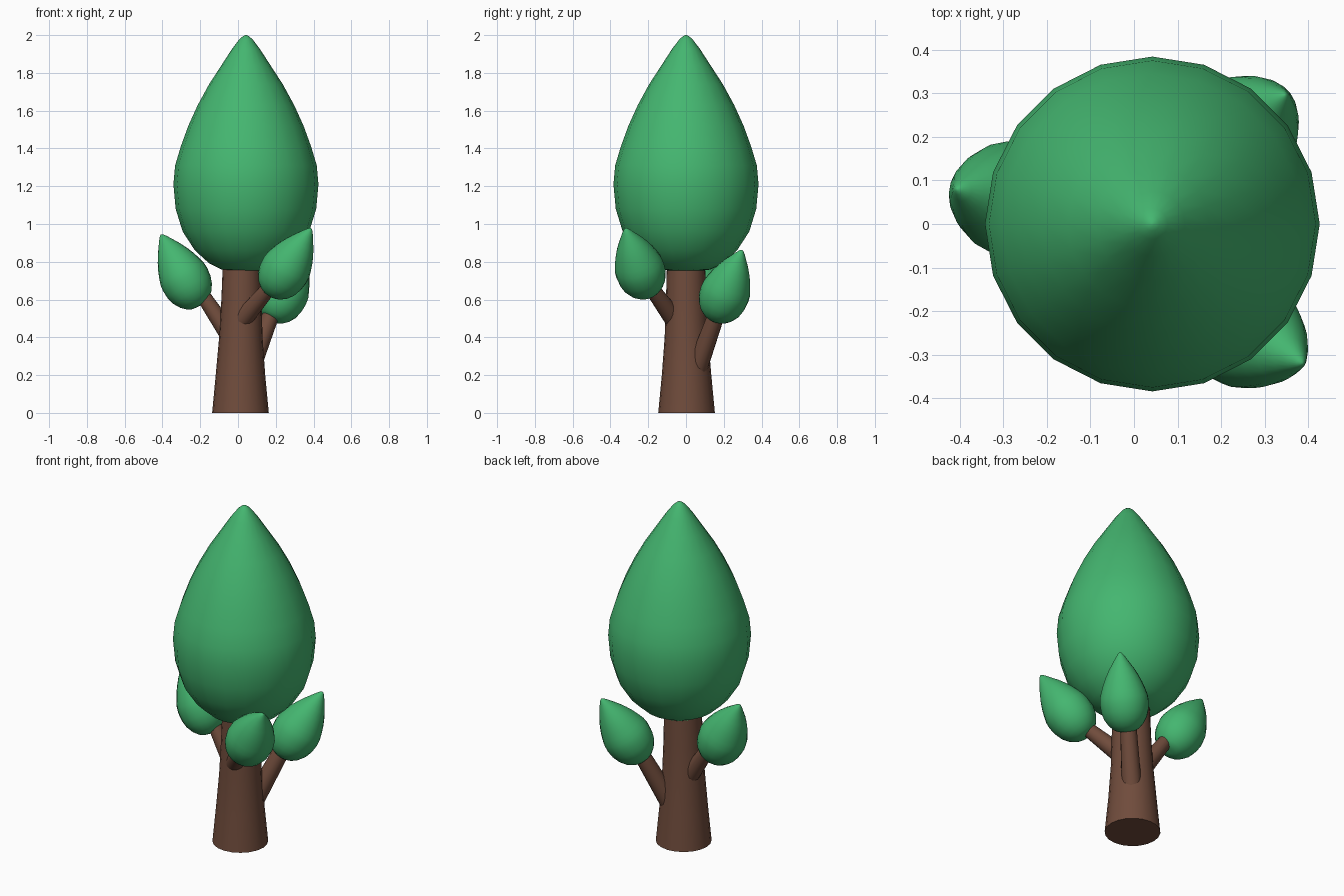
import bpy, math
from mathutils import Vector

if "Cube" in bpy.data.objects:
    bpy.data.objects.remove(bpy.data.objects["Cube"])


def material(name, rgb):
    m = bpy.data.materials.new(name)
    m.diffuse_color = (*rgb, 1)
    m.use_nodes = True
    m.node_tree.nodes["Principled BSDF"].inputs["Base Color"].default_value = m.diffuse_color
    return m


GREEN = material("leaf green", (0.058, 0.468, 0.162))
BROWN = material("bark brown", (0.162, 0.072, 0.045))


def skin(name, rings, axis, mat, sides=20):
    """Loft circles (centre, radius), all perpendicular to axis, capped at both ends."""
    rot = Vector((0, 0, 1)).rotation_difference(Vector(axis).normalized())
    verts, faces = [], []
    for c, r in rings:
        for i in range(sides):
            a = 2 * math.pi * i / sides
            verts.append(Vector(c) + rot @ Vector((r * math.cos(a), r * math.sin(a), 0)))
    for k in range(len(rings) - 1):
        for i in range(sides):
            j = (i + 1) % sides
            faces.append((k * sides + i, k * sides + j, (k + 1) * sides + j, (k + 1) * sides + i))
    top = (len(rings) - 1) * sides
    faces.append(tuple(reversed(range(sides))))
    faces.append(tuple(range(top, top + sides)))
    me = bpy.data.meshes.new(name)
    me.from_pydata(verts, [], faces)
    me.materials.append(mat)
    ob = bpy.data.objects.new(name, me)
    bpy.context.collection.objects.link(ob)
    bpy.ops.object.select_all(action='DESELECT')
    ob.select_set(True)
    bpy.context.view_layer.objects.active = ob
    bpy.ops.object.shade_smooth_by_angle(angle=math.radians(45))
    return ob


# Teardrop profile: (radius, height above base) at crown size
DROP = [(0.06, 0.0), (0.13, 0.009), (0.195, 0.042), (0.27, 0.11), (0.335, 0.21),
        (0.372, 0.33), (0.384, 0.46), (0.375, 0.56), (0.345, 0.66), (0.305, 0.77),
        (0.255, 0.88), (0.195, 0.99), (0.13, 1.09), (0.075, 1.175), (0.035, 1.228),
        (0.016, 1.244), (0.004, 1.25)]


def teardrop(name, tip, axis, scale):
    tip, d = Vector(tip), Vector(axis).normalized()
    rings = [(tip - d * (1.25 - h) * scale, r * scale) for r, h in DROP]
    return skin(name, rings, d, GREEN)


def branch(name, start, end, r0, r1):
    s, e = Vector(start), Vector(end)
    return skin(name, [(s, r0), (e, r1)], e - s, BROWN, 16)


# Trunk, flared at the foot and leaning slightly right
skin("trunk", [((0.013, 0.003, 0.0), 0.150), ((0.013, 0.003, 0.2), 0.131),
               ((0.015, 0.002, 0.4), 0.115), ((0.018, 0, 0.6), 0.106),
               ((0.022, 0, 0.9), 0.098)], (0, 0, 1), BROWN)

# Main crown
teardrop("crown", (0.042, 0, 2.0), (0, 0, 1), 1.0)

# Three branches, each carrying a small teardrop
branch("left_branch", (0.0, 0.02, 0.345), (-0.215, 0.05, 0.665), 0.054, 0.036)
teardrop("left_leaf", (-0.407, 0.08, 0.945), (-0.125, 0.022, 0.235), 0.344)

branch("front_branch", (0.027, -0.064, 0.498), (0.18, -0.197, 0.68), 0.052, 0.038)
teardrop("front_leaf", (0.387, -0.32, 0.977), (0.135, -0.075, 0.217), 0.344)

branch("back_branch", (0.055, 0.05, 0.21), (0.19, 0.175, 0.56), 0.055, 0.043)
teardrop("back_leaf", (0.347, 0.297, 0.862), (0.105, 0.09, 0.228), 0.344)
